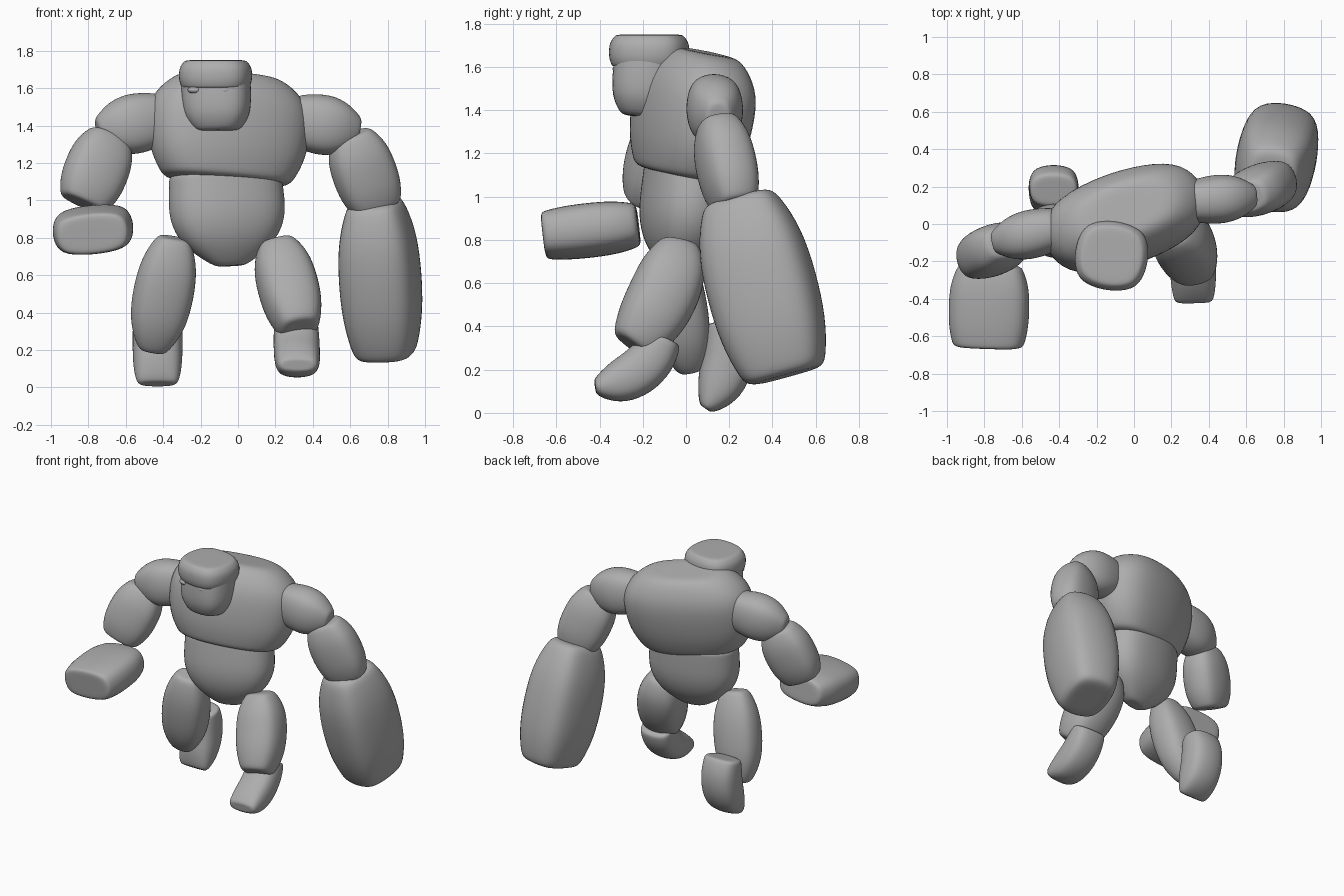
import bpy, bmesh
from math import cos, sin, pi
from mathutils import Vector

if "Cube" in bpy.data.objects:
    bpy.data.objects.remove(bpy.data.objects["Cube"])

stone = bpy.data.materials.new("grey stone")
stone.use_nodes = True
GREY = (.42, .42, .42, 1)
stone.diffuse_color = GREY
stone.node_tree.nodes["Principled BSDF"].inputs["Base Color"].default_value = GREY

SIDES = 12
STEPS = 6
SIDEWAYS = (1, 0, 0)
FORWARD = (0, 1, 0)
STRAIGHT = (0, 0, 0)


def boulder(name, start, end, width, depth, base=.7, tip=.7, peak=.5, power=3,
            across=SIDEWAYS, bow=STRAIGHT, square=3, flatten=1):
    """Rounded stone block swept from start to end, widest at peak.

    A low flatten value keeps the full width while the depth narrows."""
    start, end, bow = Vector(start), Vector(end), Vector(bow)
    bm = bmesh.new()

    def ring(t, scale):
        centre = start.lerp(end, t) + bow * sin(pi * t)
        along = (end - start + bow * (pi * cos(pi * t))).normalized()
        u = Vector(across)
        u = (u - along * u.dot(along)).normalized()
        v = along.cross(u)
        if t < peak:
            fit = 1 - (1 - base) * (1 - t / peak) ** power
        else:
            fit = 1 - (1 - tip) * ((t - peak) / (1 - peak)) ** power
        verts = []
        for i in range(SIDES):
            angle = 2 * pi * (i + .5) / SIDES
            c, s = cos(angle), sin(angle)
            r = scale * (abs(c) ** square + abs(s) ** square) ** (-1 / square)
            offset = u * (c * width * fit ** flatten) + v * (s * depth * fit)
            verts.append(bm.verts.new(centre + offset * r))
        return verts

    # Cosine spacing crowds the rings towards both ends, inset rings close the caps
    spacing = [(1 - cos(pi * k / STEPS)) / 2 for k in range(STEPS + 1)]
    rings = [ring(0, .6)] + [ring(t, 1.04) for t in spacing] + [ring(1, .6)]
    for low, high in zip(rings, rings[1:]):
        for i in range(SIDES):
            j = (i + 1) % SIDES
            bm.faces.new((low[i], low[j], high[j], high[i]))
    bm.faces.new(reversed(rings[0]))
    bm.faces.new(rings[-1])
    bmesh.ops.recalc_face_normals(bm, faces=bm.faces)
    for face in bm.faces:
        face.smooth = True
    mesh = bpy.data.meshes.new(name)
    bm.to_mesh(mesh)
    bm.free()
    mesh.materials.append(stone)
    obj = bpy.data.objects.new(name, mesh)
    bpy.context.collection.objects.link(obj)
    rounding = obj.modifiers.new("rounding", 'SUBSURF')
    rounding.levels = rounding.render_levels = 2


# Torso, twisted so the left shoulder trails
boulder("chest", start=(-.06, -.02, 1.1), end=(-.04, .08, 1.67), width=.44, depth=.24,
        base=.75, tip=.55, peak=.6, across=(1, .35, 0))
boulder("belly", start=(-.04, -.04, .65), end=(-.07, 0, 1.15), width=.31, depth=.18,
        base=.25, tip=.95, power=2, across=(1, .25, 0))

# Head with a heavy brow, turned slightly aside
boulder("head", start=(-.11, -.2, 1.37), end=(-.12, -.17, 1.7), width=.18, depth=.15,
        base=.6, tip=1, across=(1, -.15, 0), square=3.5)
boulder("brow", start=(-.12, -.17, 1.6), end=(-.12, -.17, 1.75), width=.19, depth=.18,
        base=.9, tip=.8, across=(1, -.15, 0), square=3.5)

# Eyes
for name, x, y in (("right_eye", -.23, -.29), ("left_eye", -.07, -.31)):
    bpy.ops.mesh.primitive_uv_sphere_add(segments=16, ring_count=8, location=(x, y, 1.59))
    eye = bpy.context.object
    eye.name = name
    eye.scale = (.04, .03, .02)
    eye.data.materials.append(stone)
    bpy.ops.object.shade_smooth()

# Right arm, reaching forward
boulder("right_upper_arm", start=(-.4, -.02, 1.44), end=(-.75, -.1, 1.37), width=.13, depth=.16,
        base=.8, tip=.4, power=2, across=FORWARD)
boulder("right_forearm", start=(-.68, -.09, 1.35), end=(-.83, -.19, .98), width=.17, depth=.13,
        base=.6, across=(1, .3, 0), square=3.5)
boulder("right_hand", start=(-.77, -.22, .87), end=(-.78, -.66, .82), width=.21, depth=.12,
        base=.75, tip=.85, across=(1, 0, .1), square=4.5)

# Left arm, hanging back with a huge fist
boulder("left_upper_arm", start=(.3, .12, 1.43), end=(.65, .15, 1.37), width=.13, depth=.16,
        base=.8, tip=.4, power=2, across=FORWARD)
boulder("left_forearm", start=(.6, .14, 1.35), end=(.75, .23, .95), width=.17, depth=.13,
        base=.6, across=(1, .3, 0), square=3.5)
boulder("left_hand", start=(.73, .24, 1), end=(.79, .46, .17), width=.21, depth=.25,
        base=.6, across=(1, -.2, .1), square=4.5)

# Left leg, stepping forward
boulder("left_thigh", start=(.2, -.03, .79), end=(.33, -.25, .31), width=.16, depth=.16,
        base=.5, tip=.6, across=(1, .1, 0), bow=(0, .04, 0), square=3.5)
boulder("left_foot", start=(.31, -.1, .35), end=(.32, -.42, .12), width=.12, depth=.11,
        tip=.3, bow=(0, .04, -.05), flatten=.2, square=3.5)

# Right leg, trailing with the heel raised
boulder("right_thigh", start=(-.34, -.09, .8), end=(-.46, .02, .19), width=.16, depth=.13,
        base=.5, tip=.4, across=(1, .1, 0), square=3.5)
boulder("right_foot", start=(-.43, .18, .43), end=(-.43, .09, .02), width=.13, depth=.12,
        tip=.25, bow=(0, .06, 0), flatten=.2, square=3.5)
